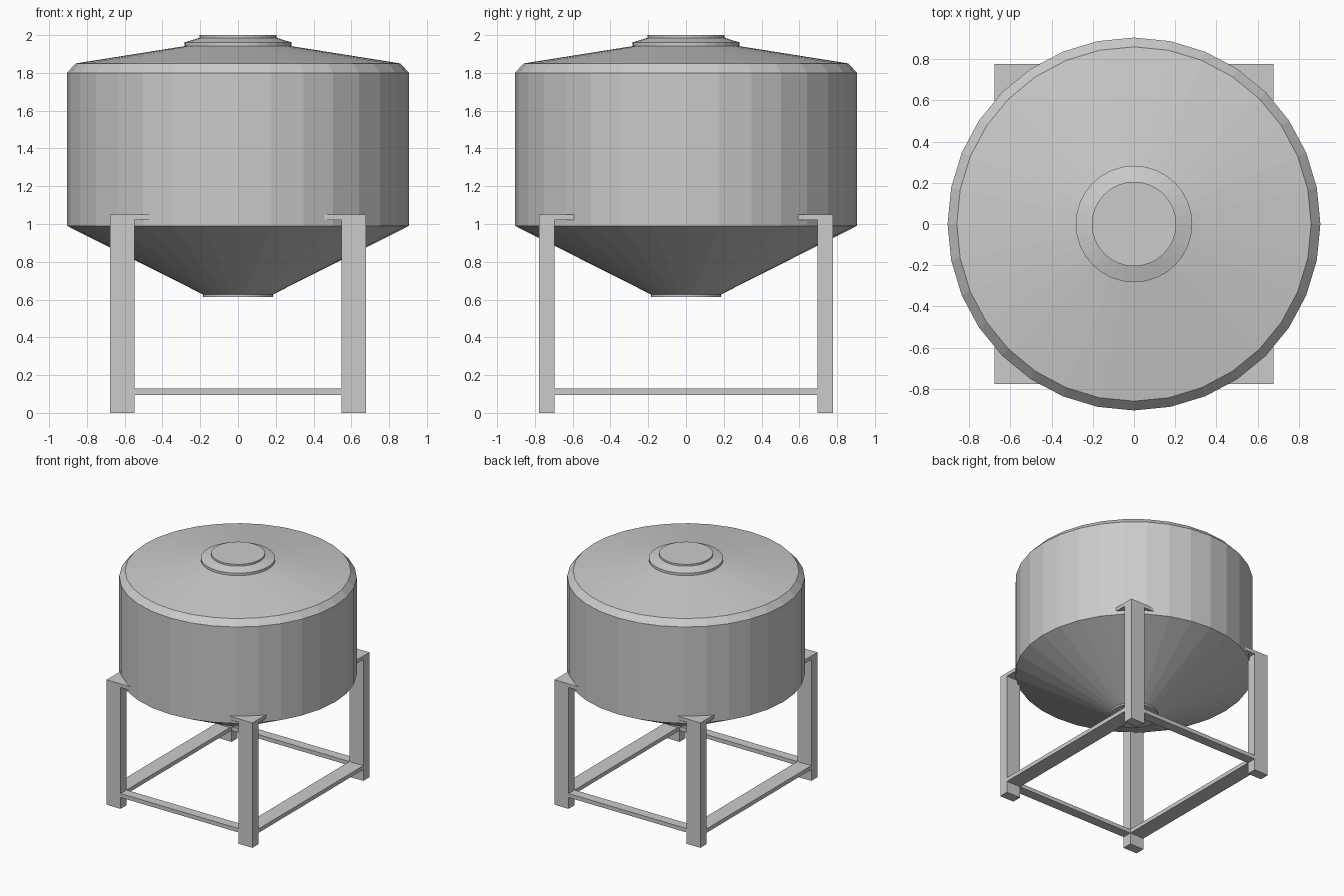
import bpy, bmesh
from math import pi, sin, cos

if "Cube" in bpy.data.objects:
    bpy.data.objects.remove(bpy.data.objects["Cube"])

SIDES = 32


def make_object(name, bm):
    bmesh.ops.recalc_face_normals(bm, faces=bm.faces)
    mesh = bpy.data.meshes.new(name)
    bm.to_mesh(mesh)
    bm.free()
    obj = bpy.data.objects.new(name, mesh)
    bpy.context.collection.objects.link(obj)
    return obj


def lathe(name, profile):
    """Closed solid of revolution from (radius, height) points."""
    bm = bmesh.new()
    rings = [[bm.verts.new((r * cos(2 * pi * i / SIDES), r * sin(2 * pi * i / SIDES), z))
              for i in range(SIDES)] for r, z in profile]
    for a, b in zip(rings, rings[1:]):
        for i in range(SIDES):
            j = (i + 1) % SIDES
            bm.faces.new((a[i], a[j], b[j], b[i]))
    bm.faces.new(rings[0])
    bm.faces.new(rings[-1])
    return make_object(name, bm)


def prism(name, outline, z0, z1):
    """Flat outline extruded between two heights."""
    bm = bmesh.new()
    face = bm.faces.new([bm.verts.new((x, y, z0)) for x, y in outline])
    top = bmesh.ops.extrude_face_region(bm, geom=[face])["geom"]
    for v in top:
        if isinstance(v, bmesh.types.BMVert):
            v.co.z = z1
    return make_object(name, bm)


def box(name, x0, x1, y0, y1, z0, z1):
    return prism(name, [(x0, y0), (x1, y0), (x1, y1), (x0, y1)], z0, z1)


# Tank: outlet, hopper cone, wall, chamfer and sloped roof
lathe("tank", [(0.185, 0.613), (0.185, 0.627), (0.905, 0.99), (0.905, 1.80),
               (0.86, 1.85), (0.28, 1.942)])

# Hatch on the roof
lathe("hatch", [(0.283, 1.935), (0.283, 1.962), (0.205, 1.985), (0.205, 2.0)])

# Legs with gusset plates reaching into the tank wall
X0, X1, Y0, Y1 = 0.548, 0.678, 0.697, 0.777
for sx, side in ((-1, "left"), (1, "right")):
    for sy, end in ((-1, "front"), (1, "back")):
        box(f"{end}_{side}_leg", sx * X0, sx * X1, sy * Y0, sy * Y1, 0, 1.05)
        prism(f"{end}_{side}_gusset",
              [(sx * X1, sy * Y1), (sx * 0.44, sy * Y1), (sx * X1, sy * 0.58)], 1.02, 1.05)

# Lower rails between the legs
for s, side, end in ((-1, "left", "front"), (1, "right", "back")):
    box(f"{end}_rail", -X0, X0, s * Y0, s * Y1, 0.095, 0.128)
    box(f"{side}_rail", s * X0, s * X1, -Y0, Y0, 0.095, 0.128)
